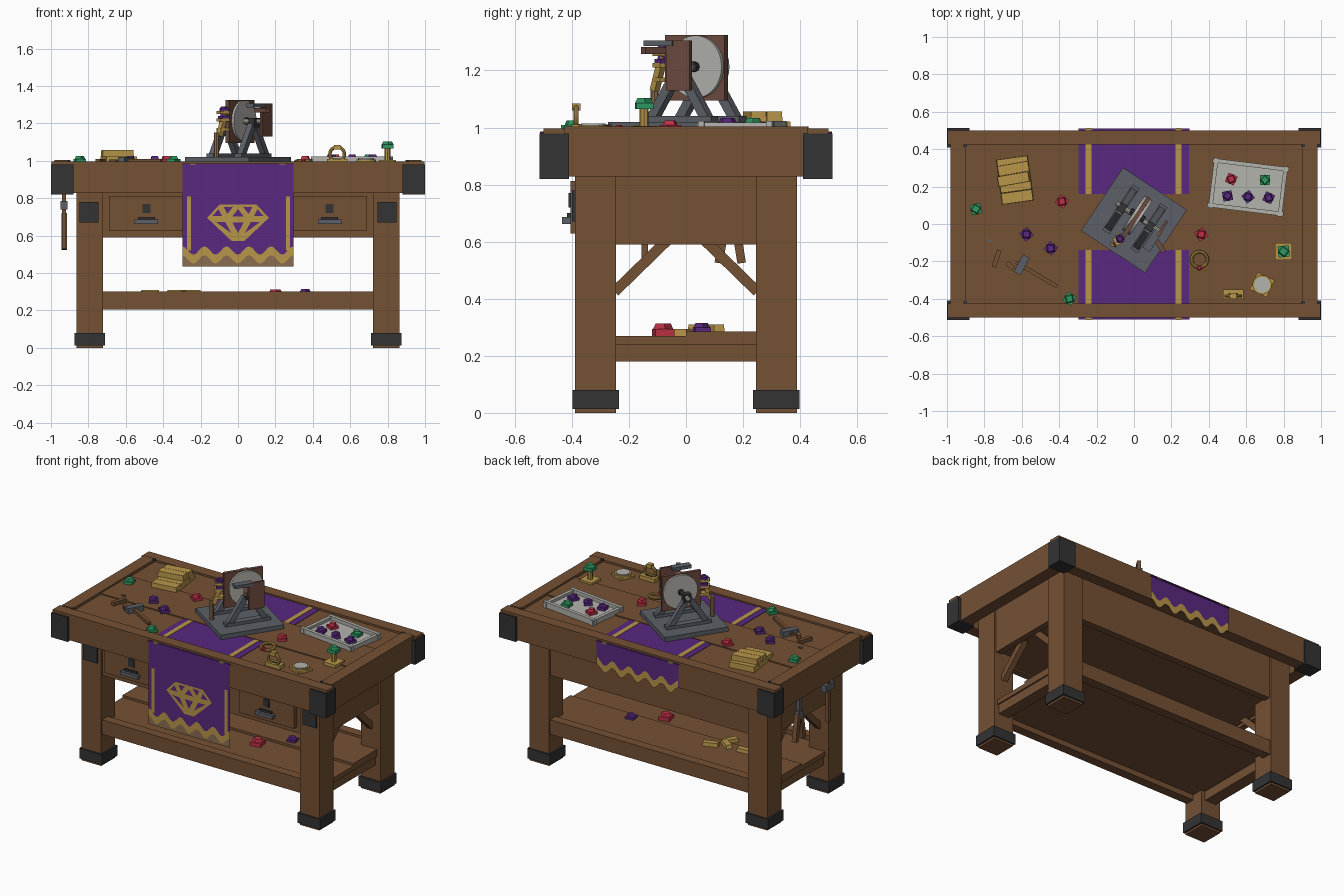
import bpy, bmesh, math
from math import radians, pi
from mathutils import Matrix, Vector

cube = bpy.data.objects.get("Cube")
if cube:
    bpy.data.objects.remove(cube)


def material(name, hexcode):
    rgb = [int(hexcode[i:i + 2], 16) / 255 for i in (0, 2, 4)]
    col = [c / 12.92 if c < 0.04 else ((c + 0.055) / 1.055) ** 2.4 for c in rgb] + [1]
    m = bpy.data.materials.new(name)
    m.use_nodes = True
    m.diffuse_color = col
    m.node_tree.nodes["Principled BSDF"].inputs["Base Color"].default_value = col
    return m


wood = material("oak wood", "755134")
reddish = material("red brown wood", "6E4C40")
iron = material("dark iron", "333335")
steel = material("grey steel", "5C6067")
pale = material("pale stone", "B4B3AE")
purple = material("purple cloth", "592880")
gold = material("gold", "B8964A")
tan = material("hem tan", "8A6C50")
red = material("ruby red", "BE3045")
green = material("emerald green", "2E9A62")

HOME = Matrix()


def finish(name, mat, bm, frame=HOME):
    bm.transform(frame)
    bmesh.ops.recalc_face_normals(bm, faces=bm.faces)
    me = bpy.data.meshes.new(name)
    bm.to_mesh(me)
    bm.free()
    me.materials.append(mat)
    bpy.context.collection.objects.link(bpy.data.objects.new(name, me))


def box(name, mat, x, y, z, turn=0, taper=1, frame=HOME):
    """Block from (low, high) ranges, turned about its own middle."""
    bm = bmesh.new()
    bmesh.ops.create_cube(bm, size=1)
    for v in bm.verts:
        if v.co.z > 0:
            v.co.x *= taper
            v.co.y *= taper
    mid = Vector([(a + b) / 2 for a, b in (x, y, z)])
    size = Vector([b - a for a, b in (x, y, z)])
    bm.transform(Matrix.Translation(mid) @ Matrix.Rotation(radians(turn), 4, 'Z') @ Matrix.Diagonal(size).to_4x4())
    finish(name, mat, bm, frame)


def block(name, mat, x, y, z, sx, sy, sz, turn=0, taper=1, frame=HOME):
    """Block standing on z with a centre and a size."""
    box(name, mat, (x - sx / 2, x + sx / 2), (y - sy / 2, y + sy / 2), (z, z + sz), turn, taper, frame)


def rod(name, mat, a, b, r, sides=16, frame=HOME):
    a, b = Vector(a), Vector(b)
    bm = bmesh.new()
    bmesh.ops.create_cone(bm, cap_ends=True, segments=sides, radius1=r, radius2=r, depth=(b - a).length)
    q = (b - a).to_track_quat('Z', 'Y').to_matrix().to_4x4()
    bm.transform(Matrix.Translation((a + b) / 2) @ q @ Matrix.Rotation(pi / 4, 4, 'Z'))
    finish(name, mat, bm, frame)


def beam(name, mat, a, b, width, frame=HOME):
    rod(name, mat, a, b, width * 0.707, 4, frame)


def sheet(name, mat, points, y):
    """Upright cloth sheet from an (x, z) outline."""
    bm = bmesh.new()
    face = bm.faces.new([bm.verts.new((px, y, pz)) for px, pz in points])
    face.normal_update()
    if face.normal.y * y < 0:
        face.normal_flip()
    me = bpy.data.meshes.new(name)
    bm.to_mesh(me)
    bm.free()
    me.materials.append(mat)
    bpy.context.collection.objects.link(bpy.data.objects.new(name, me))


def panel(name, mat, x0, x1, z0, z1, y):
    sheet(name, mat, [(x0, z0), (x1, z0), (x1, z1), (x0, z1)], y)


def ring(name, x, y, z, r, tube, tilt):
    bpy.ops.mesh.primitive_torus_add(location=(x, y, z), rotation=(radians(tilt), 0, 0), major_radius=r,
                                     minor_radius=tube, major_segments=20, minor_segments=8)
    ob = bpy.context.object
    ob.name = name
    ob.data.materials.append(gold)
    bpy.ops.object.shade_smooth_by_angle()


def gem(mat, x, y, z=0.99, s=0.055, turn=10):
    block("gem_girdle", mat, x, y, z, s, s, s * 0.35, turn)
    block("gem_crown", mat, x, y, z + s * 0.35, s * 0.75, s * 0.75, s * 0.28, turn + 45, 0.75)


# Frame of the table, mirrored to all four corners
for sx in (-1, 1):
    box("side_rail", wood, sorted((sx * 0.9, sx * 0.98)), (-0.427, 0.427), (0.828, 1.003))
    box("side_apron", wood, sorted((sx * 0.81, sx * 0.85)), (-0.25, 0.25), (0.59, 0.95))
    block("side_stretcher", wood, sx * 0.79, 0, 0.18, 0.08, 0.5, 0.09)
    for sy in (-1, 1):
        x, y = sx * 0.793, sy * 0.317
        block("leg", wood, x, y, 0, 0.142, 0.145, 0.94)
        block("foot_band", iron, x, y, 0.013, 0.164, 0.163, 0.067)
        box("corner_bracket", iron, sorted((sx * 0.88, sx)), sorted((sy * 0.41, sy * 0.513)), (0.82, 0.98))
        block("corner_pin", iron, sx * 0.905, sy * 0.42, 0.99, 0.018, 0.018, 0.014)
        beam("brace", wood, (sx * 0.79, sy * 0.25, 0.425), (sx * 0.79, sy * 0.055, 0.615), 0.037)
for sy in (-1, 1):
    box("long_rail", wood, (-0.998, 0.998), sorted((sy * 0.425, sy * 0.5)), (0.828, 0.997))
    box("long_apron", wood, (-0.73, 0.73), sorted((sy * 0.33, sy * 0.375)), (0.59, 0.95))
    box("shelf_rail", wood, (-0.73, 0.73), sorted((sy * 0.32, sy * 0.38)), (0.205, 0.3))

# Planks of the top, the drawer floor and the shelf
for y0, y1, top in ((-0.43, -0.14, 0.985), (-0.14, 0.16, 0.992), (0.16, 0.43, 0.985)):
    box("top_plank", wood, (-0.9, 0.9), (y0, y1), (0.94, top))
for sy, top in ((-1, 0.27), (1, 0.285)):
    box("shelf_plank", wood, (-0.84, 0.84), sorted((0, sy * 0.32)), (0.24, top))
    box("drawer_floor", wood, (-0.8, 0.8), sorted((0, sy * 0.34)), (0.6, 0.62))

# Drawers and iron fittings
for sx in (-1, 1):
    x = sx * 0.49
    block("drawer_front", wood, x, -0.385, 0.628, 0.4, 0.04, 0.184)
    block("keyhole_plate", iron, x, -0.407, 0.72, 0.042, 0.008, 0.05)
    block("handle_plate", iron, x, -0.41, 0.685, 0.09, 0.015, 0.015)
    block("drawer_handle", steel, x, -0.42, 0.662, 0.125, 0.03, 0.024)
    block("leg_plate", iron, sx * 0.797, -0.393, 0.67, 0.1, 0.012, 0.11)


# Cloth runner with wavy hem
def hem(y, low, waves=5, rise=0.045, band=0.048):
    n = waves * 8
    edge = [(-0.298 + 0.594 * i / n, low + rise * (0.5 + 0.5 * math.cos(i * pi / 4))) for i in range(n + 1)]
    sheet("hem_band", gold, edge + [(x, z + band) for x, z in reversed(edge)], y)


for sy in (-1, 1):
    box("runner_top", purple, (-0.298, 0.294), sorted((sy * 0.139, sy * 0.43)), (0.98, 0.988))
    box("runner_fold", purple, (-0.298, 0.296), sorted((sy * 0.497, sy * 0.511)), (0.978, 0.985))
    for x in (-0.243, 0.237):
        block("runner_stripe", gold, x, sy * 0.285, 0.986, 0.032, 0.29, 0.004)
        block("fold_stripe", gold, x, sy * 0.505, 0.979, 0.032, 0.014, 0.007)
panel("front_drape", purple, -0.298, 0.296, 0.495, 0.98, -0.506)
panel("front_hem", tan, -0.298, 0.296, 0.435, 0.495, -0.506)
hem(-0.508, 0.45)
panel("back_drape", purple, -0.298, 0.296, 0.83, 0.98, 0.506)
hem(0.508, 0.785)
for x in (-0.262, 0.268):
    panel("drape_stripe", gold, x - 0.011, x + 0.011, 0.52, 0.81, -0.508)

# Jewel emblem on the drape
gird = [(-0.165, 0.695), (-0.06, 0.69), (0.06, 0.69), (0.165, 0.695)]
crown = [(-0.1, 0.765), (0, 0.768), (0.1, 0.765)]
tip = (0, 0.575)
sheet("emblem", gold, [gird[0], crown[0], crown[2], gird[3], (0.035, 0.572), (-0.035, 0.572)], -0.508)
facets = [(gird[0], crown[0], gird[1]), (crown[0], crown[1], gird[1]), (gird[1], crown[1], gird[2]),
          (crown[1], crown[2], gird[2]), (gird[2], crown[2], gird[3])]
facets += [(gird[i], gird[i + 1], tip) for i in range(3)]
for f in facets:
    cx, cz = sum(p[0] for p in f) / 3, sum(p[1] for p in f) / 3
    sheet("emblem_facet", purple, [(cx + (px - cx) * 0.5, cz + (pz - cz) * 0.5) for px, pz in f], -0.51)

# Grinding wheel on its turned base
G = Matrix.Translation((0, 0.02, 0)) @ Matrix.Rotation(radians(-33.5), 4, 'Z')
block("grinder_base", steel, 0, 0, 0.99, 0.41, 0.405, 0.03, frame=G)
for sx in (-1, 1):
    x = sx * 0.09
    block("grinder_sill", steel, x, 0.01, 1.02, 0.045, 0.29, 0.02, frame=G)
    for sy in (-1, 1):
        beam("grinder_strut", steel, (x, 0.01 + sy * 0.115, 1.03), (x, 0.01 + sy * 0.012, 1.19), 0.034, G)
    block("axle_block", iron, x, 0.02, 1.175, 0.04, 0.05, 0.055, frame=G)
    rod("grinding_wheel", pale, (sx * 0.011, 0.032, 1.213), (sx * 0.025, 0.032, 1.213), 0.11, 32, G)
    rod("wheel_hub", iron, (sx * 0.025, 0.032, 1.213), (sx * 0.045, 0.032, 1.213), 0.018, 8, G)
rod("axle", pale, (-0.13, 0.025, 1.21), (0.15, 0.025, 1.21), 0.014, 10, G)
block("wheel_guard", reddish, 0, 0.02, 1.095, 0.022, 0.25, 0.23, frame=G)
block("work_rest", reddish, 0.15, 0.045, 1.13, 0.014, 0.1, 0.175, frame=G)
block("rest_clamp", steel, 0.14, -0.035, 1.285, 0.045, 0.12, 0.02, frame=G)
beam("crank_handle", reddish, (0.1, -0.06, 1.27), (0.16, -0.15, 1.27), 0.026)

# Clamp arm holding a jewel by the wheel
rod("clamp_post", tan, (-0.115, -0.11, 1.02), (-0.115, -0.11, 1.15), 0.014, 8)
beam("clamp_arm", gold, (-0.1, -0.11, 1.13), (-0.07, -0.08, 1.25), 0.025)
for z in (1.16, 1.21, 1.25):
    block("clamp_collar", gold, -0.08, -0.085, z, 0.055, 0.045, 0.016, 30)
gem(purple, -0.075, -0.08, 1.225, 0.045, 30)
gem(purple, -0.075, -0.08, 1.265, 0.04, 10)

# Sorting tray with jewels
T = Matrix.Translation((0.61, 0.197, 0)) @ Matrix.Rotation(radians(-7), 4, 'Z')
block("tray_floor", pale, 0, 0, 0.985, 0.38, 0.25, 0.015, frame=T)
for s in (-1, 1):
    block("tray_long_side", pale, 0, s * 0.12, 0.985, 0.41, 0.022, 0.038, frame=T)
    block("tray_short_side", pale, s * 0.187, 0, 0.985, 0.022, 0.27, 0.033, frame=T)
for mat, x, y in ((red, 0.52, 0.24), (green, 0.7, 0.235), (purple, 0.5, 0.15), (purple, 0.61, 0.145),
                  (purple, 0.72, 0.14)):
    gem(mat, x, y, 1.0, 0.052, 30 * x / y)

# Loose jewels on the top and the shelf
for mat, x, y in ((green, -0.845, 0.08), (red, -0.385, 0.12), (purple, -0.575, -0.055), (purple, -0.445, -0.13),
                  (green, -0.345, -0.4), (red, 0.36, -0.055)):
    gem(mat, x, y, s=0.055, turn=90 * x)
gem(red, 0.2, -0.08, 0.27, 0.068)
gem(purple, 0.36, 0.055, 0.28, 0.055)

# Gold bars, stacked on the top and scattered on the shelf
for i in range(4):
    block("gold_bar", gold, -0.625 - 0.008 * i, 0.145 + 0.06 * i, 0.985, 0.17, 0.06, 0.037, 8, 0.97)
for i in range(2):
    block("upper_gold_bar", gold, -0.645, 0.24 + 0.056 * i, 1.022, 0.17, 0.055, 0.035, 10, 0.97)
for x, y, z, turn in ((-0.25, 0.1, 0.285, 20), (-0.33, 0.05, 0.285, -35), (-0.47, 0.06, 0.285, 5),
                      (-0.3, -0.03, 0.27, 60)):
    block("shelf_bar", gold, x, y, z, 0.1, 0.04, 0.024, turn, 0.9)

# Jewellery: standing ring, lying ring, jewel stand and mirror
block("ring_base", gold, 0.53, -0.375, 0.985, 0.11, 0.05, 0.025)
block("ring_slot", iron, 0.53, -0.375, 1.01, 0.05, 0.012, 0.003)
ring("standing_ring", 0.53, -0.385, 1.035, 0.039, 0.009, 90)
block("ring_crest", gold, 0.53, -0.385, 1.06, 0.035, 0.03, 0.025)
ring("lying_ring", 0.35, -0.19, 0.996, 0.042, 0.009, 8)
gem(red, 0.35, -0.235, 0.992, 0.026)
block("jewel_stand", gold, 0.8, -0.147, 0.985, 0.09, 0.09, 0.02)
rod("jewel_post", gold, (0.8, -0.147, 1), (0.8, -0.147, 1.065), 0.016, 8)
gem(green, 0.8, -0.147, 1.065, 0.06, 5)
block("mirror_frame", gold, 0.685, -0.325, 0.985, 0.1, 0.1, 0.012, -25)
rod("mirror_rim", gold, (0.685, -0.325, 0.985), (0.685, -0.325, 1.008), 0.052, 16)
rod("mirror_glass", pale, (0.685, -0.325, 0.99), (0.685, -0.325, 1.014), 0.043, 16)

# Hammer and small tools lying on the top
beam("hammer_handle", wood, (-0.63, -0.205, 1.0), (-0.41, -0.335, 1.0), 0.02)
block("hammer_head", steel, -0.6, -0.218, 0.985, 0.04, 0.105, 0.035, -28)
beam("punch_handle", wood, (-0.72, -0.14, 0.998), (-0.75, -0.23, 0.998), 0.024)
beam("chisel_handle", wood, (-0.68, -0.205, 0.995), (-0.645, -0.24, 0.995), 0.024)
block("punch_tip", steel, -0.77, -0.09, 0.985, 0.025, 0.015, 0.012)

# Tools hanging on the right side
beam("hung_hammer_shaft", wood, (-0.93, -0.145, 0.53), (-0.93, -0.145, 0.83), 0.022)
block("hung_hammer_head", steel, -0.93, -0.145, 0.74, 0.036, 0.09, 0.045)
beam("pliers_jaw", steel, (-0.93, 0.155, 0.69), (-0.93, 0.155, 0.83), 0.022)
block("pliers_joint", steel, -0.93, 0.155, 0.68, 0.03, 0.045, 0.04)
for s in (-1, 1):
    beam("pliers_grip", wood, (-0.93, 0.155 + s * 0.012, 0.7), (-0.93, 0.155 + s * 0.04, 0.525), 0.03)
